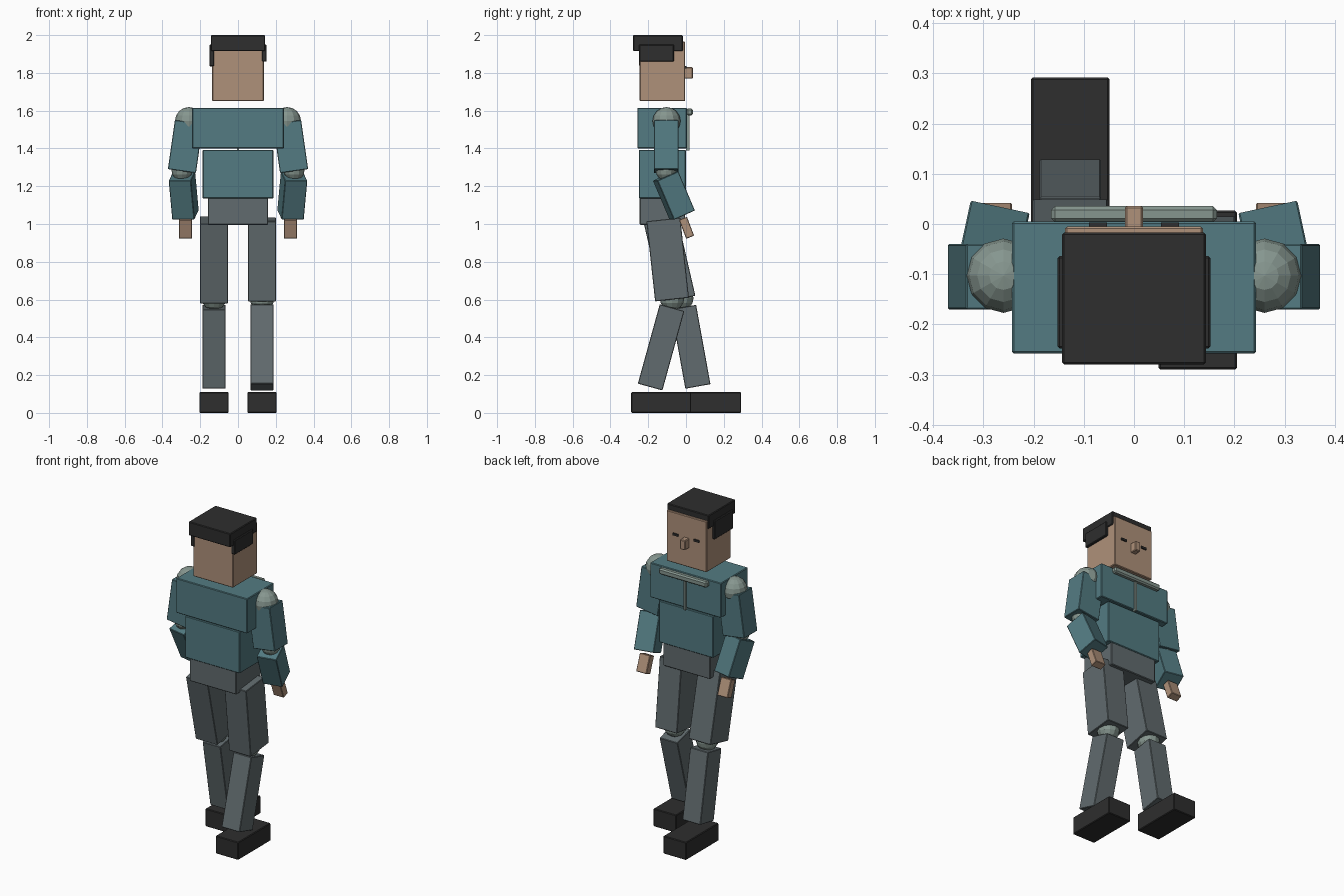
import bpy, math
from mathutils import Vector, Matrix

if "Cube" in bpy.data.objects:
    bpy.data.objects.remove(bpy.data.objects["Cube"])


def srgb(h):
    c = [int(h[i:i + 2], 16) / 255 for i in (0, 2, 4)]
    return [v / 12.92 if v <= 0.04045 else ((v + 0.055) / 1.055) ** 2.4 for v in c] + [1]


def material(name, h):
    m = bpy.data.materials.new(name)
    m.diffuse_color = srgb(h)
    m.use_nodes = True
    m.node_tree.nodes["Principled BSDF"].inputs["Base Color"].default_value = m.diffuse_color
    return m


TEAL = material("teal_cloth", "537B82")
GREY = material("grey_cloth", "616B6E")
PALE = material("pale_grey", "86968F")
SKIN = material("skin", "AF917A")
BLACK = material("black", "2E2E2E")


def finish(name, mat, bevel):
    ob = bpy.context.object
    ob.name = name
    ob.data.materials.append(mat)
    if bevel:
        mod = ob.modifiers.new("soft_edge", 'BEVEL')
        mod.width = bevel
        mod.segments = 1
    return ob


def box(name, mat, x, y, z, bevel=0.004):
    """Box from its (min, max) range on each axis."""
    bpy.ops.mesh.primitive_cube_add(size=1)
    size = [b - a for a, b in (x, y, z)]
    mid = [(a + b) / 2 for a, b in (x, y, z)]
    bpy.context.object.data.transform(Matrix.Translation(mid) @ Matrix.Diagonal((*size, 1)))
    return finish(name, mat, bevel)


def limb(name, mat, top, bottom, w, d, yaw=0):
    """Box running between two points, w wide and d deep."""
    top, bottom = Vector(top), Vector(bottom)
    axis = (top - bottom).normalized()
    side = Vector((math.cos(yaw), math.sin(yaw), 0))
    side = (side - axis * side.dot(axis)).normalized()
    rot = Matrix((side, axis.cross(side), axis)).transposed().to_4x4()
    bpy.ops.mesh.primitive_cube_add(size=1)
    bpy.context.object.data.transform(
        Matrix.Translation((top + bottom) / 2) @ rot
        @ Matrix.Diagonal((w, d, (top - bottom).length, 1)))
    return finish(name, mat, 0.003)


def ball(name, centre, r):
    bpy.ops.mesh.primitive_uv_sphere_add(segments=12, ring_count=8, radius=r, location=centre)
    return finish(name, PALE, 0)


# Head, face and hair
box("head", SKIN, (-0.137, 0.137), (-0.245, -0.005), (1.65, 1.965))
box("nose", SKIN, (-0.018, 0.018), (-0.01, 0.036), (1.77, 1.83))
box("hair_top", BLACK, (-0.143, 0.143), (-0.28, -0.017), (1.915, 2.0))
box("hair_left", BLACK, (-0.152, -0.125), (-0.248, -0.064), (1.835, 1.95))
box("hair_right", BLACK, (0.125, 0.152), (-0.248, -0.064), (1.86, 1.95))
for s, tag in ((-1, "left"), (1, "right")):
    box("eye_" + tag, BLACK, (s * 0.072 - 0.018, s * 0.072 + 0.018),
        (-0.006, 0.003), (1.824, 1.837), 0)

# Torso
box("chest", TEAL, (-0.243, 0.243), (-0.258, 0.005), (1.40, 1.615))
box("waist", TEAL, (-0.187, 0.187), (-0.25, 0.0), (1.135, 1.393))
box("hips", GREY, (-0.16, 0.16), (-0.245, -0.005), (0.995, 1.15))
box("collar", PALE, (-0.165, 0.165), (0.003, 0.036), (1.575, 1.612), 0.008)
box("zip", PALE, (-0.006, 0.006), (0.0, 0.018), (1.39, 1.60), 0)

# Arms
for s, tag in ((-1, "left"), (1, "right")):
    yaw = s * math.radians(12)
    ball("shoulder_" + tag, (s * 0.26, -0.103, 1.545), 0.074)
    limb("upper_arm_" + tag, TEAL, (s * 0.26, -0.105, 1.54), (s * 0.297, -0.105, 1.28), 0.15, 0.13)
    ball("elbow_" + tag, (s * 0.297, -0.105, 1.283), 0.055)
    limb("forearm_" + tag, TEAL, (s * 0.297, -0.108, 1.254), (s * 0.278, -0.02, 1.047), 0.12, 0.123, yaw)
    limb("hand_" + tag, SKIN, (s * 0.278, -0.016, 1.03), (s * 0.278, 0.022, 0.93), 0.07, 0.045)

# Legs in mid stride: (side, tag, hip, knee, shin top, ankle, foot range), points as (y, z)
STRIDE = (
    (-1, "left", (-0.135, 1.02), (-0.038, 0.60), (-0.013, 0.56), (0.063, 0.14), (-0.027, 0.292)),
    (1, "right", (-0.120, 1.024), (-0.074, 0.60), (-0.074, 0.557), (-0.19, 0.137), (-0.29, 0.027)),
)
for s, tag, hip, knee, shin, ankle, foot in STRIDE:
    x = s * 0.127
    limb("thigh_" + tag, GREY, (x, *hip), (x, *knee), 0.15, 0.18)
    ball("knee_" + tag, (x, (knee[0] + shin[0]) / 2, 0.607), 0.065)
    limb("shin_" + tag, GREY, (x, *shin), (x, *ankle), 0.123, 0.135)
    box("foot_" + tag, BLACK, (x - 0.078, x + 0.078), foot, (0, 0.11))
